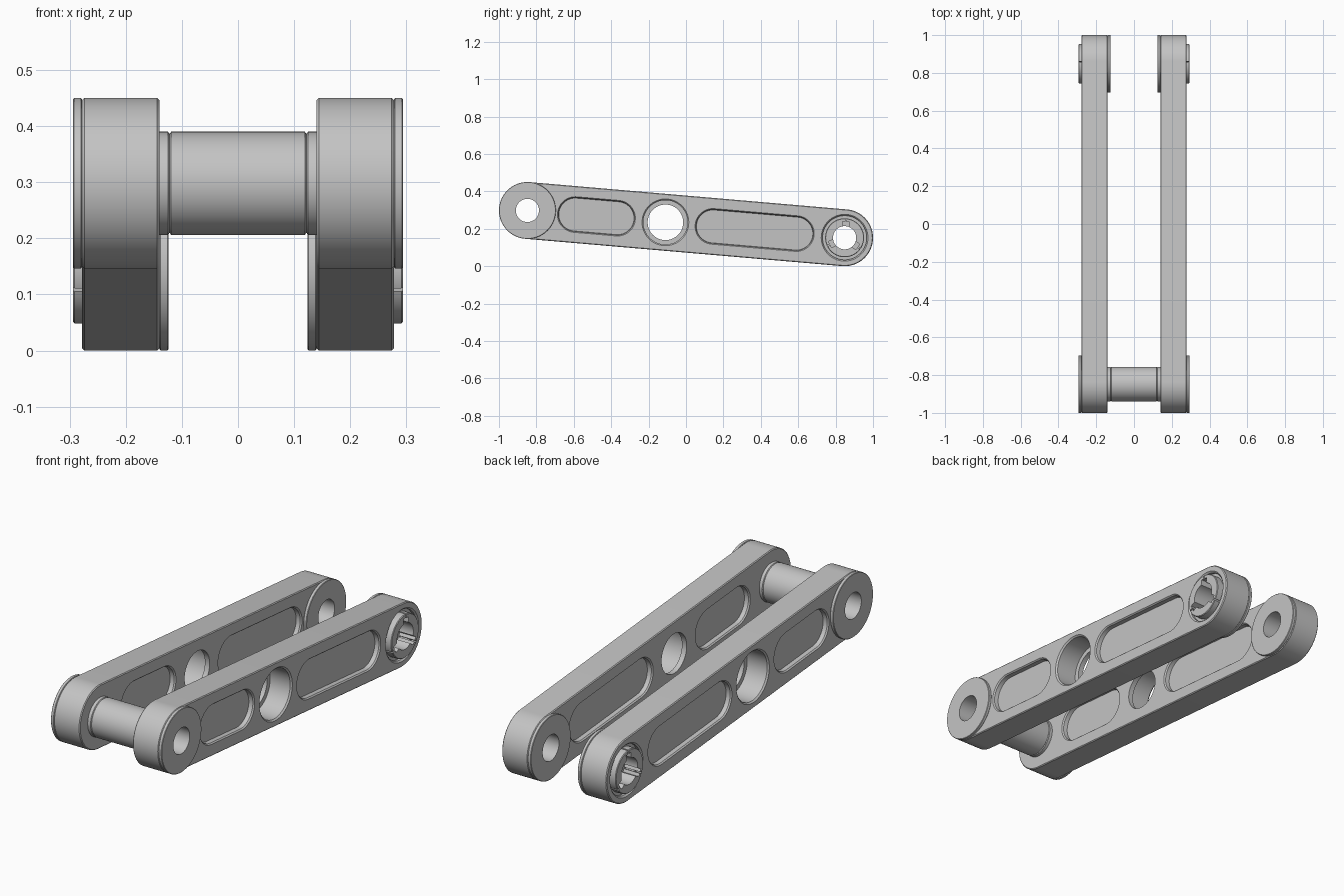
import bpy, bmesh, math
from mathutils import Matrix

if "Cube" in bpy.data.objects:
    bpy.data.objects.remove(bpy.data.objects["Cube"])

grey = bpy.data.materials.new("light grey")
grey.diffuse_color = (0.55, 0.55, 0.55, 1)
grey.use_nodes = True
grey.node_tree.nodes["Principled BSDF"].inputs["Base Color"].default_value = grey.diffuse_color

FRONT, BACK = (-0.848, 0.298), (0.848, 0.152)      # pin centres (y, z)
TILT = math.atan2(BACK[1] - FRONT[1], BACK[0] - FRONT[0])


def on_axis(y):
    return (y, FRONT[1] + (y - FRONT[0]) * math.tan(TILT))


def new_object(name, bm):
    bmesh.ops.recalc_face_normals(bm, faces=bm.faces[:])
    me = bpy.data.meshes.new(name)
    bm.to_mesh(me)
    bm.free()
    me.materials.append(grey)
    ob = bpy.data.objects.new(name, me)
    bpy.context.collection.objects.link(ob)
    return ob


def loft(name, c1, c2, rings, tube=False, n=40):
    """Stadium (or circle) rings of (x, radius) skinned along x."""
    bm = bmesh.new()
    loops = []
    for x, r in rings:
        loop = []
        for c, start in ((c2, TILT - math.pi / 2), (c1, TILT + math.pi / 2)):
            last = n if c1 == c2 else n + 1
            for i in range(last):
                a = start + math.pi * i / n
                loop.append(bm.verts.new((x, c[0] + r * math.cos(a), c[1] + r * math.sin(a))))
        loops.append(loop)
    pairs = list(zip(loops, loops[1:]))
    if tube:
        pairs.append((loops[-1], loops[0]))
    else:
        bm.faces.new(loops[0])
        bm.faces.new(loops[-1])
    for a, b in pairs:
        for i in range(len(a)):
            j = (i + 1) % len(a)
            bm.faces.new((a[i], a[j], b[j], b[i]))
    return new_object(name, bm)


def annulus(name, c, x0, x1, r_out, r_in, ch=0.003):
    return loft(name, c, c, [(x0, r_in), (x0, r_out - ch), (x0 + ch, r_out),
                             (x1 - ch, r_out), (x1, r_out - ch), (x1, r_in)], tube=True)


def cut(ob, cutters):
    bpy.context.view_layer.objects.active = ob
    for c in cutters:
        m = ob.modifiers.new("cut", 'BOOLEAN')
        m.operation = 'DIFFERENCE'
        m.solver = 'EXACT'
        m.object = c
        bpy.ops.object.modifier_apply(modifier=m.name)
        bpy.data.objects.remove(c)


# arm plate with pockets on both faces and bored holes
arm = loft("link_arm", FRONT, BACK, [(0.14, 0.148), (0.144, 0.152), (0.274, 0.152), (0.278, 0.148)])
cutters = []
for y0, y1 in ((-0.69, -0.268), (0.046, 0.688)):
    a, b = on_axis(y0 + 0.098), on_axis(y1 - 0.098)
    cutters.append(loft("pocket_cutter", a, b, [(0.252, 0.088), (0.272, 0.09), (0.29, 0.106)]))
    cutters.append(loft("pocket_cutter", a, b, [(0.128, 0.106), (0.146, 0.09), (0.166, 0.088)]))
mid = on_axis(-0.11)
for c, rings in ((mid, [(0.1, 0.095), (0.3, 0.095)]),
                 (mid, [(0.165, 0.118), (0.271, 0.118), (0.285, 0.132)]),
                 (FRONT, [(0.1, 0.062), (0.3, 0.062)]),
                 (BACK, [(0.1, 0.1), (0.3, 0.1)]),
                 (BACK, [(0.258, 0.118), (0.271, 0.118), (0.285, 0.132)])):
    cutters.append(loft("hole_cutter", c, c, rings))
cut(arm, cutters)

# raised end discs
outer_disc = annulus("outer_end_disc", FRONT, 0.278, 0.294, 0.152, 0.062, 0.002)
inner_disc = annulus("inner_end_disc", BACK, 0.124, 0.14, 0.152, 0.062, 0.002)

# slotted snap bushing in the back end
bushing = annulus("snap_bushing", BACK, 0.14, 0.294, 0.104, 0.062)
slots = []
for deg in (85, 205, 325):
    for r0, r1, w in ((0.03, 0.086, 0.036), (0.05, 0.13, 0.006)):
        bm = bmesh.new()
        bmesh.ops.create_cube(bm, size=1, matrix=Matrix.Translation((0.27, *BACK))
                              @ Matrix.Rotation(math.radians(deg), 4, 'X')
                              @ Matrix.Translation((0, (r0 + r1) / 2, 0))
                              @ Matrix.Diagonal((0.12, r1 - r0, w, 1)))
        slots.append(new_object("slot_cutter", bm))
cut(bushing, slots)

# hollow cross roller with a groove near each end
half = [(0.119, 0.092), (0.122, 0.088), (0.125, 0.092), (0.14, 0.092), (0.14, 0.062)]
roller = loft("cross_roller", FRONT, FRONT, [(-x, r) for x, r in reversed(half)] + half, tube=True)

# mirror the side parts, smooth the round surfaces
for ob in (arm, outer_disc, inner_disc, bushing):
    m = ob.modifiers.new("mirror", 'MIRROR')
    m.use_mirror_merge = False
for ob in bpy.data.objects:
    ob.select_set(True)
bpy.context.view_layer.objects.active = arm
bpy.ops.object.shade_smooth_by_angle(angle=math.radians(30))
